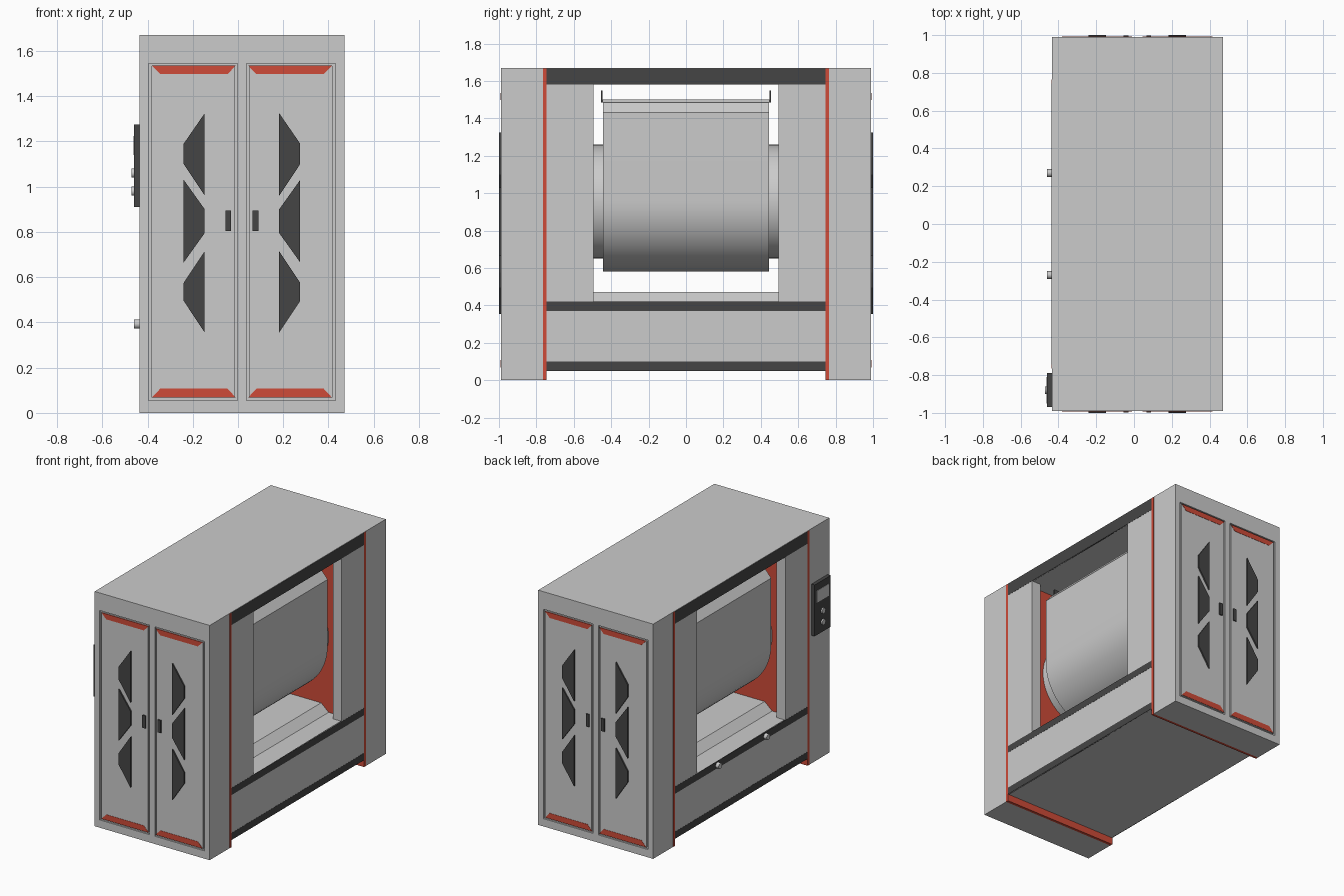
import bpy, bmesh, math

if "Cube" in bpy.data.objects:
    bpy.data.objects.remove(bpy.data.objects["Cube"])

CX = 0.0175                 # centre line of the cabinet body
X0, X1 = -0.435, 0.47       # body sides


def material(name, colour):
    m = bpy.data.materials.new(name)
    m.diffuse_color = colour
    m.use_nodes = True
    m.node_tree.nodes["Principled BSDF"].inputs["Base Color"].default_value = m.diffuse_color
    return m


RED = material("red_trim", (0.62, 0.07, 0.04, 1))
DARK = material("dark_trim", (0.06, 0.06, 0.06, 1))


def finish(name, bm, mat=None):
    bmesh.ops.recalc_face_normals(bm, faces=bm.faces)
    me = bpy.data.meshes.new(name)
    bm.to_mesh(me)
    bm.free()
    ob = bpy.data.objects.new(name, me)
    bpy.context.collection.objects.link(ob)
    if mat:
        me.materials.append(mat)
    return ob


def extrude(name, profile, y0, y1, mat=None):
    """Extrude an (x, z) profile along y."""
    bm = bmesh.new()
    face = bm.faces.new([bm.verts.new((x, y0, z)) for x, z in profile])
    out = bmesh.ops.extrude_face_region(bm, geom=[face])
    for v in out["geom"]:
        if isinstance(v, bmesh.types.BMVert):
            v.co.y = y1
    return finish(name, bm, mat)


def box(name, x0, x1, y0, y1, z0, z1, mat=None):
    return extrude(name, [(x0, z0), (x1, z0), (x1, z1), (x0, z1)], y0, y1, mat)


def flip(x):
    return 2 * CX - x


def smooth(ob, deg=20):
    bpy.ops.object.select_all(action='DESELECT')
    ob.select_set(True)
    bpy.context.view_layer.objects.active = ob
    bpy.ops.object.shade_smooth_by_angle(angle=math.radians(deg))


def knob(name, x0, x1, y, z, r):
    bpy.ops.mesh.primitive_cylinder_add(vertices=24, radius=r, depth=x1 - x0,
                                        location=((x0 + x1) / 2, y, z),
                                        rotation=(0, math.pi / 2, 0))
    ob = bpy.context.object
    ob.name = name
    smooth(ob)


# Door decoration, drawn for the left door and mirrored for the right one
VENTS = [
    [(-.24, 1.19), (-.147, 1.325), (-.147, .96), (-.24, 1.10)],
    [(-.24, 1.03), (-.147, .90), (-.147, .795), (-.24, .665)],
    [(-.24, .575), (-.147, .715), (-.147, .355), (-.24, .495)],
]
TRIMS = [
    [(-.38, 1.535), (-.01, 1.535), (-.047, 1.497), (-.343, 1.497)],
    [(-.38, .068), (-.01, .068), (-.047, .108), (-.343, .108)],
]
DOOR = (-.395, -.003, .055, 1.545)

for s, end in ((-1, "front"), (1, "back")):
    # End cabinet with recesses for the doors
    cab = box(end + "_cabinet", X0, X1, s * .765, s * .99, 0, 1.67)
    a, b, c, d = DOOR
    for side, f in (("left", lambda x: x), ("right", flip)):
        tag = f"{end}_{side}_"
        cutter = box(tag + "recess_cutter", f(a), f(b), s * .978, s * 1.05, c, d)
        cutter.hide_render = True
        cutter.hide_set(True)
        mod = cab.modifiers.new("recess", 'BOOLEAN')
        mod.object = cutter
        mod.operation = 'DIFFERENCE'
        mod.solver = 'EXACT'
        ia, ib = sorted((f(a + .012), f(b - .012)))
        box(tag + "door", ia, ib, s * .978, s * .99, c + .012, d - .012)
        for p in VENTS:
            extrude(tag + "vent", [(f(x), z) for x, z in p], s * .988, s * 1.0, DARK)
        for p in TRIMS:
            extrude(tag + "door_trim", [(f(x), z) for x, z in p], s * .988, s * .992, RED)
        box(tag + "handle", f(-.055), f(-.03), s * .988, s * .998, .805, .895, DARK)

    # Red divider plate and inner wall
    box(end + "_divider", X0 - .001, X1 + .001, s * .745, s * .765, 0, 1.667, RED)
    box(end + "_inner_wall", flip(.40), .40, s * .56, s * .745, .42, 1.58, RED)

    # Pillars beside the drum opening
    box(end + "_right_pillar", .40, X1, s * .495, s * .745, .42, 1.58)
    box(end + "_left_pillar", X0, flip(.40), s * .495, s * .745, .42, 1.58)

    # Upright lid stop
    box(end + "_lid_stop", CX - .30, CX + .30, s * .446, s * .454, 1.485, 1.55, DARK)

# Lower base, top slab and dark bands
box("base", X0, X1, -.745, .745, .05, .42)
box("top_slab", X0, X1, -.745, .745, 1.58, 1.667)
box("top_cover", X0, X1, -.765, .765, 1.667, 1.67)
for name, z0, z1 in (("base_lower_band", .05, .10), ("base_upper_band", .37, .42),
                     ("top_band", 1.58, 1.667)):
    box(name + "_right", X1 - .01, X1 + .001, -.745, .745, z0, z1, DARK)
    box(name + "_left", X0 - .001, X0 + .01, -.745, .745, z0, z1, DARK)

# Raised tray with sloping sides under the drum
extrude("tray", [(CX - .305, .419), (CX + .305, .419), (CX + .245, .472), (CX - .245, .472)],
        -.56, .56)

# U-shaped drum: round belly, straight sides, chamfered top
R, ZC = .378, .958
belly = [(CX + R * math.cos(t), ZC + R * math.sin(t))
         for t in (-math.pi * i / 32 for i in range(33))]
drum = extrude("drum", belly + [(CX - R, 1.43), (CX - .33, 1.485),
                                (CX + .33, 1.485), (CX + R, 1.43)], -.443, .443)
smooth(drum)
box("drum_lid", CX - .31, CX + .31, -.446, .446, 1.485, 1.5)

# Round drum shaft housing running into the inner walls
ring = [(CX + .304 * math.cos(math.tau * i / 48), .955 + .304 * math.sin(math.tau * i / 48))
        for i in range(48)]
for s, end in ((-1, "front"), (1, "back")):
    smooth(extrude(end + "_drum_collar", ring, s * .44, s * .56))

# Control panel on the left side
box("control_panel", -.46, X0, -.97, -.79, .91, 1.275, DARK)
box("control_screen", -.462, -.455, -.95, -.81, 1.14, 1.225)
for z in (1.06, .98):
    knob("control_knob", -.47, -.455, -.88, z, .02)
for y in (-.27, .27):
    knob("base_knob", -.46, -.43, y, .393, .02)
